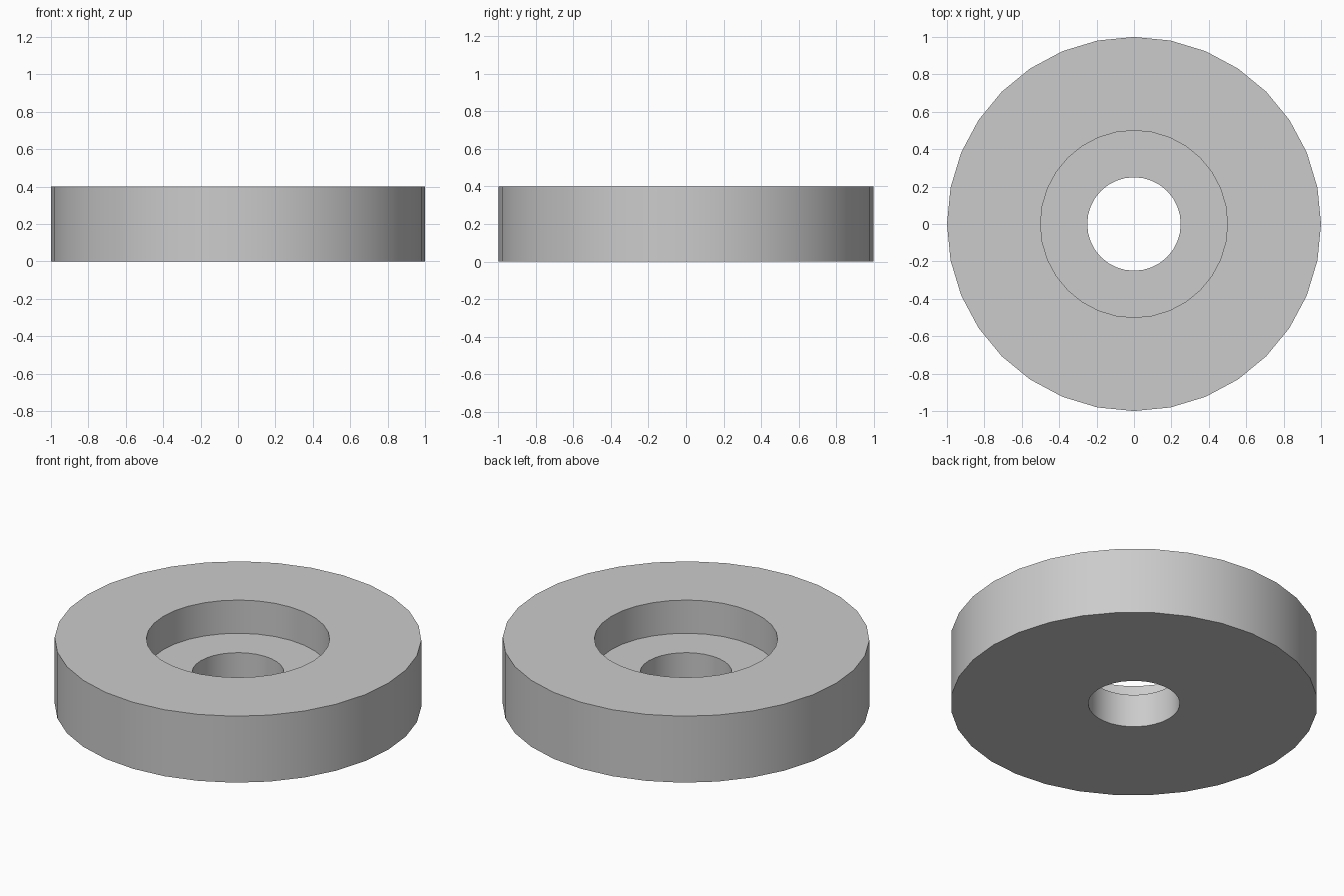
import bpy, bmesh, math

if "Cube" in bpy.data.objects:
    bpy.data.objects.remove(bpy.data.objects["Cube"])

SEGMENTS = 32

# Closed cross-section (radius, height): washer with a counterbored hole
profile = [(0.25, 0.0), (1.0, 0.0), (1.0, 0.4),
           (0.5, 0.4), (0.5, 0.2), (0.25, 0.2)]

# Revolve the section around z
bm = bmesh.new()
rings = []
for i in range(SEGMENTS):
    a = 2 * math.pi * i / SEGMENTS
    rings.append([bm.verts.new((r * math.cos(a), r * math.sin(a), z))
                  for r, z in profile])
n = len(profile)
for i in range(SEGMENTS):
    here, there = rings[i], rings[(i + 1) % SEGMENTS]
    for j in range(n):
        k = (j + 1) % n
        bm.faces.new((here[j], there[j], there[k], here[k]))
bmesh.ops.recalc_face_normals(bm, faces=bm.faces)

mesh = bpy.data.meshes.new("counterbored_washer")
bm.to_mesh(mesh)
bm.free()
washer = bpy.data.objects.new("counterbored_washer", mesh)
bpy.context.collection.objects.link(washer)

# Smooth walls, sharp rims
bpy.context.view_layer.objects.active = washer
washer.select_set(True)
bpy.ops.object.shade_smooth_by_angle(angle=math.radians(30))
